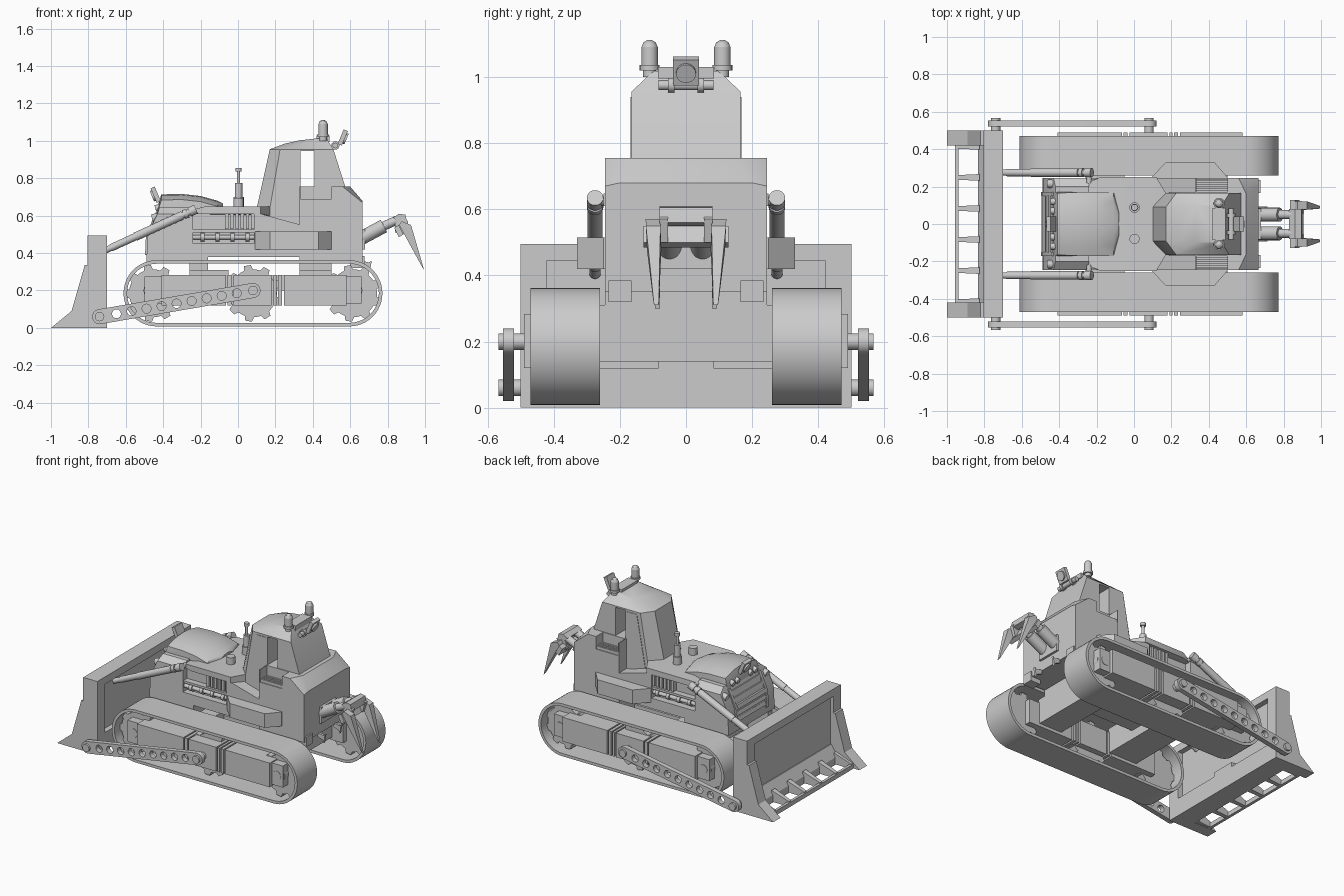
import bpy, bmesh, math
from itertools import product
from mathutils import Vector


def finish(name, bm, mirror=False, cutter=None):
    bmesh.ops.recalc_face_normals(bm, faces=bm.faces)
    me = bpy.data.meshes.new(name)
    bm.to_mesh(me)
    bm.free()
    ob = bpy.data.objects.new(name, me)
    bpy.context.collection.objects.link(ob)
    if cutter:
        m = ob.modifiers.new("cut", 'BOOLEAN')
        m.operation, m.solver, m.object = 'DIFFERENCE', 'EXACT', cutter
        cutter.hide_render = True
        cutter.hide_viewport = True
    if mirror:
        m = ob.modifiers.new("mirror", 'MIRROR')
        m.use_axis = (False, True, False)
    return ob


def hull(name, pts, **kw):
    bm = bmesh.new()
    for p in pts:
        bm.verts.new(p)
    bmesh.ops.convex_hull(bm, input=bm.verts)
    bmesh.ops.dissolve_limit(bm, angle_limit=0.01, verts=bm.verts, edges=bm.edges)
    return finish(name, bm, **kw)


def sym(pts):
    return [(x, s * y, z) for x, y, z in pts for s in (1, -1)]


def box(name, x, y, z, **kw):
    return hull(name, list(product(x, y, z)), **kw)


def prism(name, outline, y0, y1, **kw):
    bm = bmesh.new()
    f = bm.faces.new([bm.verts.new((x, y0, z)) for x, z in outline])
    r = bmesh.ops.extrude_face_region(bm, geom=[f])
    vs = [v for v in r['geom'] if isinstance(v, bmesh.types.BMVert)]
    bmesh.ops.translate(bm, verts=vs, vec=(0, y1 - y0, 0))
    return finish(name, bm, **kw)


def rods(name, items, n=20, **kw):
    """Cylinders or cones given as (start, end, radius, end radius)."""
    bm = bmesh.new()
    for a, b, r1, r2 in items:
        a, b = Vector(a), Vector(b)
        d = b - a
        mat = d.to_track_quat('Z', 'Y').to_matrix().to_4x4()
        mat.translation = (a + b) / 2
        bmesh.ops.create_cone(bm, cap_ends=True, segments=n, radius1=r1, radius2=r2,
                              depth=d.length, matrix=mat)
    return finish(name, bm, **kw)


def capsule(a, b, r, n=16):
    (ax, az), (bx, bz) = a, b
    t = math.atan2(bz - az, bx - ax)
    out = []
    for cx, cz, s in ((bx, bz, -math.pi / 2), (ax, az, math.pi / 2)):
        for i in range(n + 1):
            w = t + s + math.pi * i / n
            out.append((cx + r * math.cos(w), cz + r * math.sin(w)))
    return out


def band(name, outer, inner, y0, y1, **kw):
    bm = bmesh.new()
    loops = [[bm.verts.new((x, y, z)) for x, z in o]
             for o, y in ((outer, y0), (outer, y1), (inner, y1), (inner, y0))]
    n = len(outer)
    for k in range(4):
        p, q = loops[k], loops[(k + 1) % 4]
        for i in range(n):
            j = (i + 1) % n
            bm.faces.new((p[i], p[j], q[j], q[i]))
    return finish(name, bm, **kw)


# Tracks, toothed wheels and side frames
A, B = (-0.435, 0.185), (0.595, 0.185)
band("track_belt", capsule(A, B, 0.177, 24), capsule(A, B, 0.158, 24), 0.26, 0.47, mirror=True)
for k, cx in enumerate((-0.455, 0.08, 0.615)):
    gear = []
    for i in range(9):
        for dw, r in ((0, 0.128), (0.25, 0.128), (0.36, 0.152), (0.7, 0.152), (0.81, 0.128)):
            w = math.tau * (i + dw) / 9
            gear.append((cx + r * math.cos(w), 0.185 + r * math.sin(w)))
    prism(f"toothed_wheel_{k}", gear, 0.33, 0.41, mirror=True)
    rods(f"wheel_hub_{k}", [((cx, 0.33, 0.2), (cx, 0.45, 0.2), 0.05, 0.05),
                            ((cx, 0.45, 0.2), (cx, 0.468, 0.2), 0.03, 0.03)], mirror=True)
for k, (x0, x1) in enumerate(((-0.41, -0.065), (-0.055, -0.035), (-0.025, 0.18), (0.19, 0.205), (0.215, 0.235), (0.245, 0.58))):
    box(f"track_frame_{k}", (x0, x1), (0.29, 0.49), (0.12, 0.283), mirror=True)
for k, (x0, x1) in enumerate(((-0.5, -0.40), (0.57, 0.66))):
    box(f"frame_end_{k}", (x0, x1), (0.41, 0.465), (0.13, 0.275), mirror=True)
for k, (x0, x1) in enumerate(((-0.26, -0.05), (0.33, 0.5))):
    box(f"cross_member_{k}", (x0, x1), (-0.3, 0.3), (0.14, 0.31))
    box(f"hull_support_{k}", (x0, x1 if k else -0.16), (-0.245, 0.245), (0.3, 0.4))
box("centre_beam", (-0.05, 0.33), (-0.08, 0.08), (0.2, 0.28))

# Hull
hull("front_hull", sym([(-0.49, 0.245, 0.35), (-0.483, 0.245, 0.5), (-0.43, 0.245, 0.61), (-0.42, 0.2, 0.645),
                        (-0.24, 0.245, 0.61), (-0.24, 0.2, 0.645), (-0.24, 0.245, 0.35)]))
box("front_sill", (-0.25, -0.16), (-0.245, 0.245), (0.35, 0.45))
box("middle_sill", (-0.17, 0.34), (-0.245, 0.245), (0.38, 0.45))
box("engine_core", (-0.25, 0.1), (-0.2, 0.2), (0.42, 0.63))
hull("engine_deck", sym([(x, 0.25, z) for x in (-0.18, 0.12) for z in (0.61, 0.648)] +
                        [(-0.25, 0.22, 0.63), (-0.25, 0.22, 0.61), (0.17, 0.165, 0.648), (0.17, 0.165, 0.6)]))
hull("middle_hull", sym([(0.085, 0.245, 0.44), (0.085, 0.245, 0.62), (0.16, 0.245, 0.55), (0.34, 0.245, 0.55), (0.34, 0.245, 0.44)]))
step = box("step_cutter", (0.335, 0.5), (0.17, 0.3), (0.67, 0.8), mirror=True)
hull("rear_hull", sym([(0.33, 0.245, 0.35), (0.665, 0.245, 0.35), (0.665, 0.245, 0.67), (0.665, 0.2, 0.68),
                       (0.6, 0.16, 0.755), (0.56, 0.245, 0.755), (0.33, 0.245, 0.755)]), cutter=step)
for k in range(4):
    box(f"step_slat_{k}", (0.335, 0.5), (0.172 + k * 0.019, 0.183 + k * 0.019), (0.67, 0.69), mirror=True)
hull("side_tank", [(x, y, z) for x, y in ((0.085, 0.24), (0.17, 0.33), (0.43, 0.33), (0.5, 0.25), (0.5, 0.24))
                   for z in (0.42, 0.515)], mirror=True)

# Engine bay details
for k in range(6):
    x = -0.07 + k * 0.028
    box(f"engine_rib_{k}", (x, x + 0.018), (0.19, 0.235), (0.53, 0.615), mirror=True)
rods("engine_pipe", [((-0.24, 0.222, 0.485), (0.09, 0.222, 0.485), 0.013, 0.013)] +
     [((x, 0.222, 0.485), (x + 0.022, 0.222, 0.485), 0.022, 0.022) for x in (-0.2, -0.12, -0.04, 0.04)], mirror=True)
box("pipe_shelf", (-0.25, 0.09), (0.19, 0.24), (0.51, 0.525), mirror=True)

# Crowned hood, grille, headlamps
pts = []
for x, z, w in ((-0.43, 0.65, 0.172), (-0.41, 0.714, 0.165), (-0.3, 0.716, 0.17), (-0.2, 0.705, 0.17), (-0.11, 0.68, 0.17), (-0.08, 0.665, 0.08)):
    pts += [(x, w * f, z - 0.03 * f ** 2) for f in (-1, -0.7, -0.4, 0, 0.4, 0.7, 1)]
    pts += [(x, w, 0.6), (x, -w, 0.6)]
hull("hood", pts)
for k in range(5):
    z = 0.41 + k * 0.042
    x = -0.485 if z < 0.5 else -0.48 + (z - 0.5) * 0.47
    hull(f"grille_slat_{k}", sym([(x - 0.01, 0.15, z), (x - 0.002, 0.15, z + 0.025), (x + 0.03, 0.15, z), (x + 0.03, 0.15, z + 0.025)]))
prism("grille_side", [(-0.497, 0.39), (-0.492, 0.5), (-0.438, 0.62), (-0.42, 0.62), (-0.46, 0.39)], 0.15, 0.172, mirror=True)
rods("headlamp", [((-0.41, y, 0.648), (-0.442, y, 0.638), 0.018, 0.018) for y in (0.07, 0.12)] +
     [((-0.42, 0.215, 0.595), (-0.46, 0.215, 0.585), 0.022, 0.022)], mirror=True)

# Exhaust stack and filler cap
rods("exhaust_stack", [((0.003, 0.088, a), (0.003, 0.088, b), r, r) for a, b, r in
     ((0.64, 0.70, 0.028), (0.70, 0.775, 0.02), (0.775, 0.84, 0.009), (0.835, 0.855, 0.017))])
rods("filler_cap", [((0.003, -0.08, 0.64), (0.003, -0.08, 0.695), 0.027, 0.027)])

# Cab with side windows cut through
window = box("cab_window_cutter", (0.335, 0.41), (-0.3, 0.3), (0.67, 0.945))
hull("cab", sym([(0.08, 0.09, 0.55), (0.155, 0.165, 0.55), (0.61, 0.165, 0.63), (0.575, 0.165, 0.75), (0.61, 0.165, 0.55),
                 (0.17, 0.09, 0.955), (0.225, 0.165, 0.955), (0.51, 0.165, 0.955),
                 (0.25, 0.09, 0.985), (0.33, 0.1, 1.003), (0.47, 0.1, 1.018)]), cutter=window)
for k, s in enumerate((1, -1)):
    hull(f"cab_pillar_{k}", [(x, s * y, z) for y in (0.15, 0.168) for x, z in ((0.18, 0.56), (0.325, 0.56), (0.325, 0.94), (0.25, 0.94))])

# Roof beacons
box("beacon_bar", (0.42, 0.49), (-0.085, 0.085), (0.995, 1.03))
rods("beacon", [((0.455, 0.11, a), (0.455, 0.11, b), r, q) for a, b, r, q in
     ((1.0, 1.02, 0.02, 0.02), (1.02, 1.036, 0.03, 0.03), (1.036, 1.09, 0.025, 0.025), (1.09, 1.105, 0.025, 0.018), (1.105, 1.112, 0.018, 0.006))], mirror=True)


# Tilted spot lamps, front and back
def spot_lamp(name, x, z, d):
    def p(u, v):
        c, s = math.cos(0.4), math.sin(0.4)
        return x + d * (u * c + v * s), z + v * c - u * s
    prism(name + "_case", [p(-0.012, -0.042), p(0.012, -0.042), p(0.012, 0.042), p(-0.012, 0.042)], -0.04, 0.04)
    (ax, az), (bx, bz), (cx, cz) = p(0, 0), p(0.022, 0), p(-0.02, -0.055)
    rods(name + "_lens", [((ax, 0, az), (bx, 0, bz), 0.03, 0.03)])
    rods(name + "_bar", [((cx, -0.083, cz), (cx, 0.083, cz), 0.015, 0.015)] +
         [((cx, y - 0.01, cz), (cx, y + 0.01, cz), 0.022, 0.022) for y in (-0.045, 0.045)])


spot_lamp("rear_spot_lamp", 0.56, 1.018, 1)
spot_lamp("front_spot_lamp", -0.44, 0.712, -1)

# Blade: cheeks, panel, rails, fingers and lip
prism("blade_cheek", [(-1, 0), (-0.89, 0.09), (-0.82, 0.335), (-0.805, 0.335), (-0.805, 0.495), (-0.70, 0.495), (-0.70, 0)], 0.42, 0.5, mirror=True)
box("blade_panel", (-0.785, -0.735), (-0.43, 0.43), (0.08, 0.48))
box("blade_top_rail", (-0.805, -0.70), (-0.43, 0.43), (0.445, 0.495))
hull("blade_bottom_rail", sym([(-0.835, 0.43, 0), (-0.835, 0.43, 0.05), (-0.79, 0.43, 0.12), (-0.70, 0.43, 0.12), (-0.70, 0.43, 0)]))
box("blade_lug", (-0.75, -0.70), (-0.083, 0.083), (0.11, 0.15))
for k in range(6):
    y = -0.415 + k * 0.166
    hull(f"blade_finger_{k}", [(x, y + s * w, z) for x, w, z in ((-0.825, 0.018, 0.005), (-0.825, 0.018, 0.08), (-0.95, 0.012, 0.035), (-0.95, 0.012, 0.0)) for s in (1, -1)])
box("blade_lip", (-0.957, -0.938), (-0.43, 0.43), (0, 0.03))

# Push arms with lightening holes and pins
P, Q = Vector((-0.74, 0, 0.06)), Vector((0.08, 0, 0.2))
spots = [P.lerp(Q, 0.11 + 0.098 * i) for i in range(9)]
arm_cut = rods("arm_hole_cutter", [((s.x, 0.505, s.z), (s.x, 0.6, s.z), 0.024, 0.024) for s in spots], 16)
prism("push_arm", capsule((P.x, P.z), (Q.x, Q.z), 0.04, 10), 0.52, 0.553, mirror=True, cutter=arm_cut)
rods("arm_pin", [((p.x, 0.48, p.z), (p.x, 0.567, p.z), 0.025, 0.025) for p in (P, Q)], mirror=True)

# Lift cylinders
S, E = Vector((-0.73, 0.275, 0.405)), Vector((-0.225, 0.275, 0.635))
cuts = [(0, 0.4, 0.017), (0.1, 0.84, 0.02), (0.36, 0.86, 0.023), (0.84, 1.0, 0.018), (0.87, 0.91, 0.025), (0.93, 1.0, 0.025)]
rods("lift_cylinder", [(S.lerp(E, a), S.lerp(E, b), r, r) for a, b, r in cuts], mirror=True)
rods("lift_pivot", [((-0.24, 0.22, 0.625), (-0.24, 0.28, 0.625), 0.014, 0.014)], mirror=True)

# Rear ripper
box("ripper_mount", (0.65, 0.68), (-0.083, 0.083), (0.42, 0.53))
rods("ripper_ram", [((0.65, 0.05, 0.475), (0.78, 0.05, 0.545), 0.037, 0.037),
                    ((0.78, 0.05, 0.545), (0.87, 0.05, 0.585), 0.024, 0.024)], mirror=True)
prism("ripper_head", [(0.83, 0.59), (0.86, 0.61), (0.895, 0.605), (0.905, 0.56), (0.87, 0.55)], -0.08, 0.08)
hull("ripper_beam", sym([(0.835, 0.128, 0.535), (0.86, 0.128, 0.55), (0.885, 0.128, 0.5), (0.86, 0.128, 0.485)]))
prism("ripper_cheek", [(0.84, 0.51), (0.84, 0.56), (0.88, 0.595), (0.91, 0.57), (0.89, 0.5)], 0.055, 0.08, mirror=True)
hull("ripper_shank", [(x, 0.1 - (0.57 - z) * 0.04 + s * w, z) for x, w, z in ((0.862, 0.022, 0.55), (0.875, 0.022, 0.57), (0.925, 0.022, 0.55), (0.9, 0.022, 0.48), (0.995, 0.007, 0.31), (0.985, 0.009, 0.325)) for s in (1, -1)], mirror=True)
box("tow_bracket", (0.6, 0.675), (0.165, 0.235), (0.32, 0.385), mirror=True)
prism("tow_hook", [(0.66, 0.36), (0.7, 0.35), (0.715, 0.36), (0.705, 0.3), (0.695, 0.32), (0.66, 0.33)], 0.078, 0.093, mirror=True)

# Smooth rounded parts, keep edges crisp
bpy.ops.object.select_all(action='SELECT')
bpy.context.view_layer.objects.active = bpy.data.objects["cab"]
bpy.ops.object.shade_smooth_by_angle(angle=math.radians(25))
